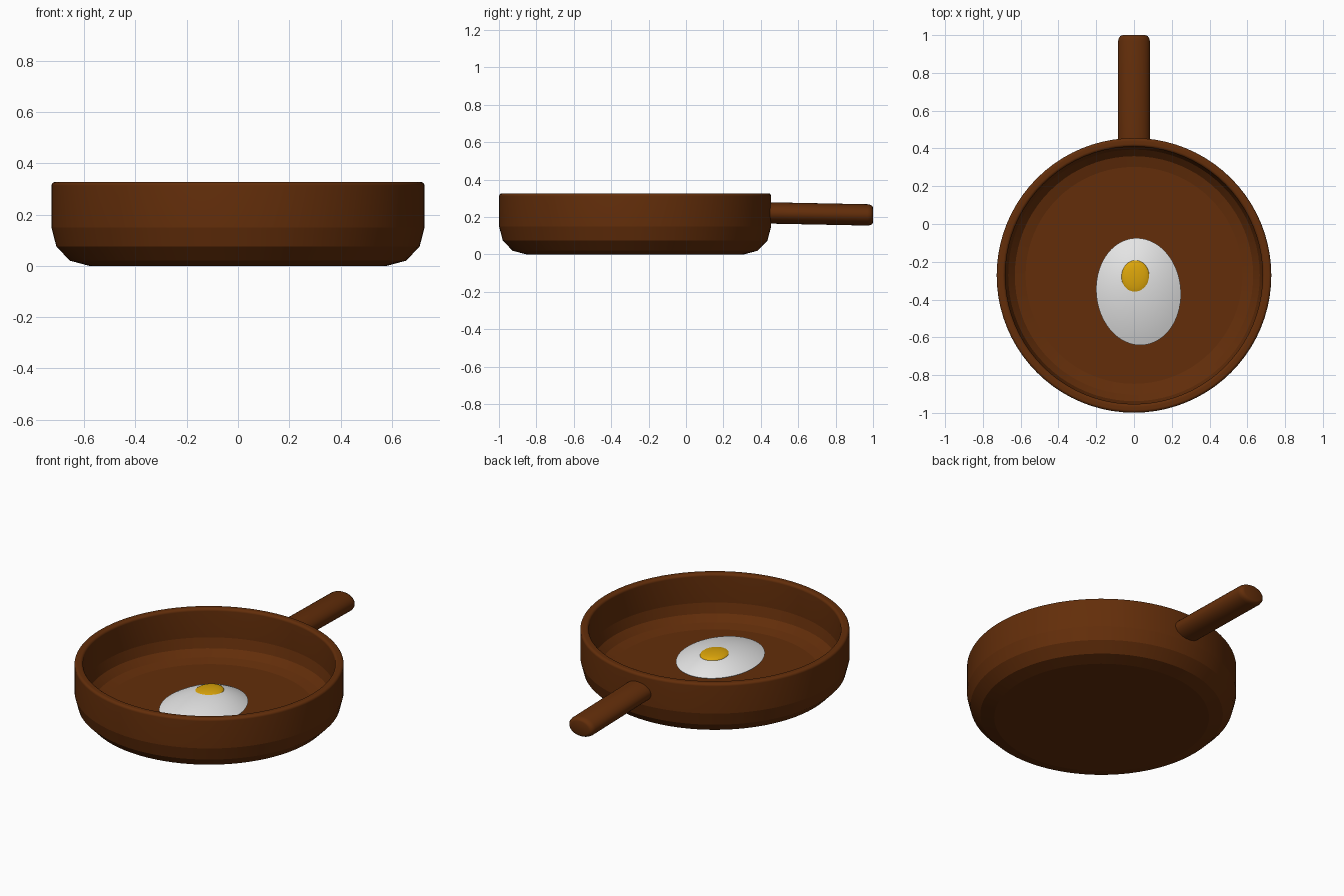
import bpy, math

if "Cube" in bpy.data.objects:
    bpy.data.objects.remove(bpy.data.objects["Cube"])


def material(name, rgb):
    m = bpy.data.materials.new(name)
    m.diffuse_color = (*rgb, 1)
    m.use_nodes = True
    m.node_tree.nodes["Principled BSDF"].inputs["Base Color"].default_value = m.diffuse_color
    return m


brown = material("brown", (0.125, 0.027, 0.003))
white = material("egg white", (0.78, 0.78, 0.78))
yellow = material("yolk yellow", (0.72, 0.38, 0.003))


def loft(name, rings, mat, angle):
    """Skin a list of equal rings of points and close both ends."""
    n = len(rings[0])
    verts = [p for ring in rings for p in ring]
    faces = [(k * n + i, k * n + (i + 1) % n, (k + 1) * n + (i + 1) % n, (k + 1) * n + i)
             for k in range(len(rings) - 1) for i in range(n)]
    faces.append(tuple(reversed(range(n))))
    faces.append(tuple((len(rings) - 1) * n + i for i in range(n)))
    mesh = bpy.data.meshes.new(name)
    mesh.from_pydata(verts, [], faces)
    mesh.materials.append(mat)
    ob = bpy.data.objects.new(name, mesh)
    bpy.context.collection.objects.link(ob)
    bpy.ops.object.select_all(action='DESELECT')
    ob.select_set(True)
    bpy.context.view_layer.objects.active = ob
    bpy.ops.object.shade_smooth_by_angle(angle=math.radians(angle))
    return ob


def ellipse(cx, cy, z, rx, ry, n, turn=0.0):
    c, s = math.cos(turn), math.sin(turn)
    pts = []
    for i in range(n):
        a = 2 * math.pi * i / n
        x, y = rx * math.cos(a), ry * math.sin(a)
        pts.append((cx + x * c - y * s, cy + x * s + y * c, z))
    return pts


def arc(r, z, rad, a0, a1, n=8):
    """Profile points on a circular arc, angles in degrees."""
    return [(r + rad * math.cos(math.radians(a0 + (a1 - a0) * k / n)),
             z + rad * math.sin(math.radians(a0 + (a1 - a0) * k / n))) for k in range(n + 1)]


# Pan: outer wall, rounded rim, then the inner wall at an even thickness
profile = [(0.58, 0.0), (0.655, 0.02), (0.708, 0.075), (0.727, 0.15)]
profile += arc(0.712, 0.312, 0.015, 0, 90) + arc(0.696, 0.312, 0.015, 90, 180)
profile += [(0.681, 0.156), (0.666, 0.098), (0.631, 0.061), (0.574, 0.046)]
loft("pan", [ellipse(0, -0.272, z, r, r, 80) for r, z in profile], brown, 12)

# Handle: oval bar sloping slightly down, with a rounded end
path = [(0.42, 1.0), (0.97, 1.0), (0.985, 0.95), (0.996, 0.85), (1.0, 0.7)]
rings = []
for y, s in path:
    zc = 0.222 - 0.02 * (y - 0.45)
    rings.append([(-x, y, zc + z) for x, z, _ in ellipse(0, 0, 0, 0.084 * s, 0.057 * s, 32)])
loft("handle", rings, brown, 40)

# Egg white: low dome with its peak towards the yolk
rings = [ellipse(0.024, -0.358, 0.104, 0.222, 0.282, 64, 0.09)]
for k in range(13):
    t = 1 - 0.97 * k / 12
    cx, cy = 0.012 + 0.012 * t, -0.30 - 0.058 * t
    rings.append(ellipse(cx, cy, 0.108 + 0.064 * (1 - t * t), 0.224 * t, 0.284 * t, 64, 0.09))
loft("egg_white", rings, white, 30)

# Yolk: small cap on the dome
rings = []
for k in range(8):
    a = math.pi / 2 * k / 7.3
    t = math.cos(a)
    rings.append(ellipse(0.008, -0.282, 0.160 + 0.019 * math.sin(a), 0.075 * t, 0.09 * t, 40))
loft("yolk", rings, yellow, 60)
